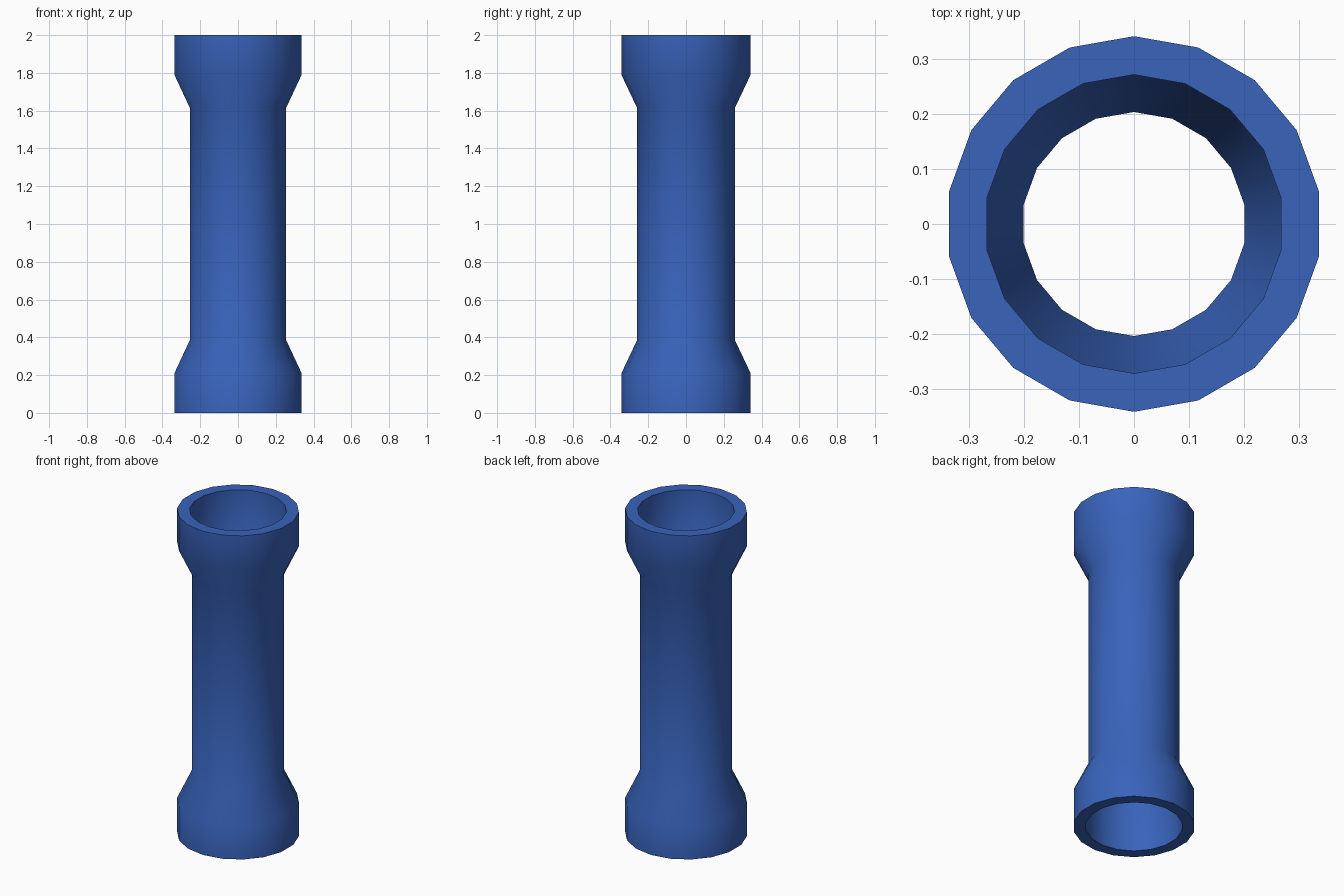
import bpy, bmesh
from math import sin, cos, pi

if "Cube" in bpy.data.objects:
    bpy.data.objects.remove(bpy.data.objects["Cube"])

SIDES = 18

# Half profiles (radius, height) from the bottom rim up to mid height
outer_half = [(0.342, 0.0), (0.342, 0.21), (0.259, 0.385)]
inner_half = [(0.272, 0.0), (0.272, 0.21), (0.204, 0.385)]


def mirrored(half):
    """Full wall profile, mirrored about z = 1."""
    return half + [(r, 2.0 - z) for r, z in reversed(half)]


# Closed wall section: up the outside, back down the bore
profile = mirrored(outer_half) + mirrored(inner_half)[::-1]

bm = bmesh.new()
rings = []
for r, z in profile:
    angles = [pi / 2 + 2 * pi * i / SIDES for i in range(SIDES)]
    rings.append([bm.verts.new((r * cos(a), r * sin(a), z)) for a in angles])
for k, ring in enumerate(rings):
    above = rings[(k + 1) % len(rings)]
    for i in range(SIDES):
        j = (i + 1) % SIDES
        bm.faces.new((ring[i], ring[j], above[j], above[i]))
bmesh.ops.recalc_face_normals(bm, faces=bm.faces)

# Flared tube with a collar at each end
mesh = bpy.data.meshes.new("flared_tube")
bm.to_mesh(mesh)
bm.free()
tube = bpy.data.objects.new("flared_tube", mesh)
bpy.context.collection.objects.link(tube)

# Blue finish
blue = bpy.data.materials.new("blue")
blue.diffuse_color = (0.04, 0.125, 0.5, 1.0)
blue.use_nodes = True
blue.node_tree.nodes["Principled BSDF"].inputs["Base Color"].default_value = blue.diffuse_color
mesh.materials.append(blue)

# Smooth walls, sharp rims
bpy.context.view_layer.objects.active = tube
tube.select_set(True)
bpy.ops.object.shade_smooth_by_angle(angle=pi / 4)
